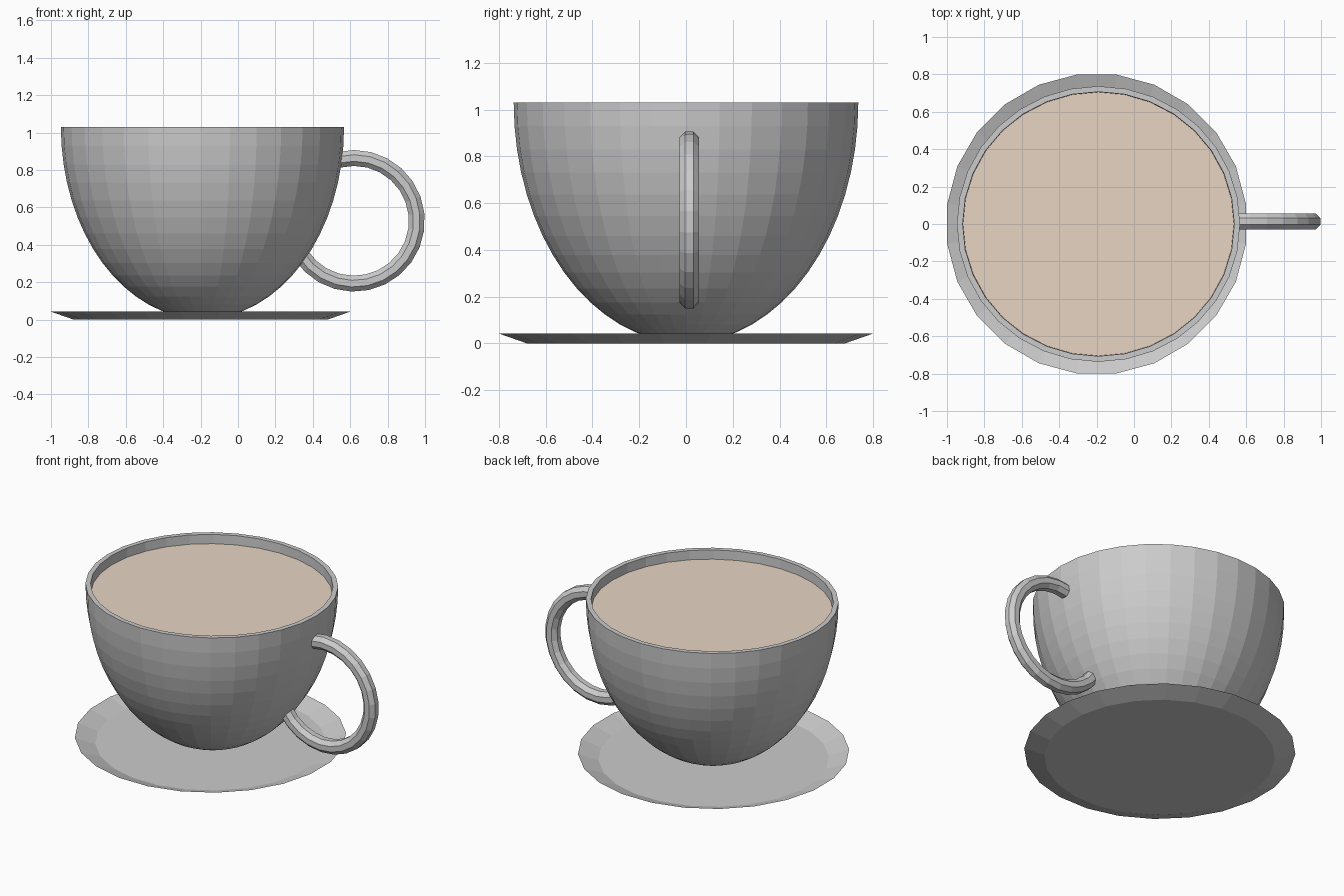
import bpy, math

if "Cube" in bpy.data.objects:
    bpy.data.objects.remove(bpy.data.objects["Cube"])

CX = -0.19


def make_object(name, verts, faces):
    mesh = bpy.data.meshes.new(name)
    mesh.from_pydata(verts, [], faces)
    mesh.validate()
    mesh.update()
    obj = bpy.data.objects.new(name, mesh)
    bpy.context.collection.objects.link(obj)
    return obj


def lathe(name, profile, sides, centre_x, stretch_x=1.0, phase=0.0):
    """Revolve (radius, z) points; zero radius becomes a single pole."""
    verts, rings, faces = [], [], []
    for r, z in profile:
        start = len(verts)
        count = 1 if r < 1e-6 else sides
        for i in range(count):
            a = 2 * math.pi * i / sides + phase
            verts.append((centre_x + r * stretch_x * math.cos(a), r * math.sin(a), z))
        rings.append([start + i % count for i in range(sides)])
    for lo, hi in zip(rings, rings[1:]):
        for i in range(sides):
            j = (i + 1) % sides
            quad = [lo[i], lo[j], hi[j], hi[i]]
            faces.append(list(dict.fromkeys(quad)))
    return make_object(name, verts, faces)


def bowl_curve(radius, depth, rim_z=1.03, steps=16):
    return [(radius * math.sin(math.pi / 2 * i / steps),
             rim_z - depth * math.cos(math.pi / 2 * i / steps)) for i in range(steps + 1)]


# Cup: outer half ellipsoid, flat rim, inner half ellipsoid
outer = bowl_curve(0.737, 1.027)
inner = bowl_curve(0.707, 0.995)
lathe("cup", outer + inner[::-1], 32, CX, 0.757 / 0.737)

# Drink surface just below the rim
drink = lathe("drink", [(0.705, 0.97), (0.0, 0.97)], 32, CX, 0.757 / 0.737)
mat = bpy.data.materials.new("milky_brown")
mat.diffuse_color = (0.8, 0.66, 0.54, 1)
mat.use_nodes = True
mat.node_tree.nodes["Principled BSDF"].inputs["Base Color"].default_value = mat.diffuse_color
drink.data.materials.append(mat)

# Saucer: shallow thin dish
lathe("saucer", [(0.0, 0.0), (0.685, 0.0), (0.806, 0.042)], 24, -0.2, 1.0, math.radians(7.5))

# Handle: open ring swept with an octagonal section
SIDES, STEPS, RING, TUBE = 8, 18, 0.336, 0.046
start, end = math.radians(-148), math.radians(104)
verts, faces = [], []
for s in range(STEPS + 1):
    a = start + (end - start) * s / STEPS
    for k in range(SIDES):
        b = 2 * math.pi * (k + 0.5) / SIDES
        r = RING + TUBE * math.cos(b)
        verts.append((0.62 + r * math.cos(a), 0.014 + TUBE * math.sin(b), 0.528 + r * math.sin(a)))
for s in range(STEPS):
    for k in range(SIDES):
        n = (k + 1) % SIDES
        faces.append((s * SIDES + k, (s + 1) * SIDES + k, (s + 1) * SIDES + n, s * SIDES + n))
faces.append(tuple(range(SIDES)))
faces.append(tuple(STEPS * SIDES + k for k in reversed(range(SIDES))))
make_object("handle", verts, faces)
